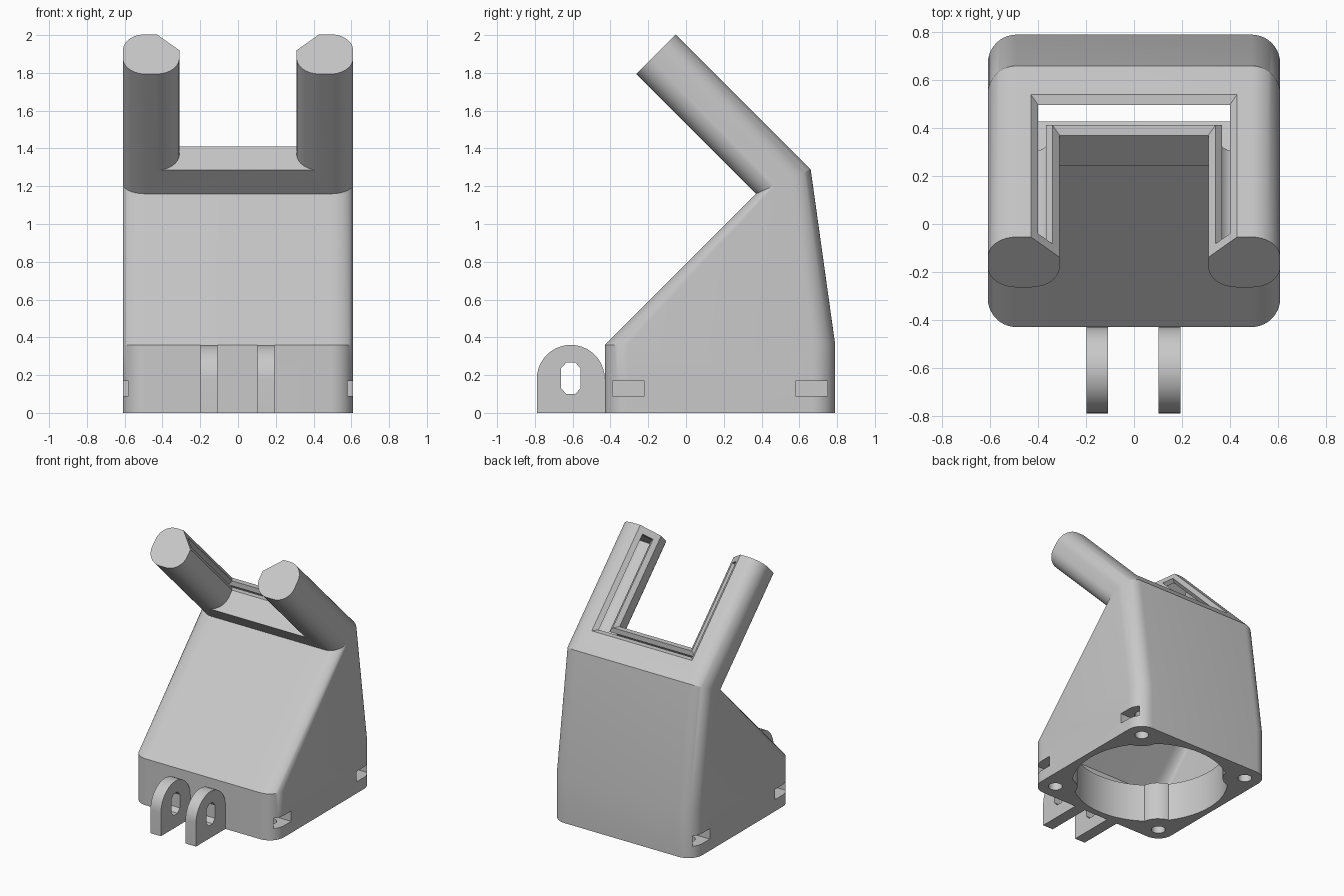
import bpy, bmesh
from math import sin, cos, pi, radians
from mathutils import Vector

cube = bpy.data.objects.get("Cube")
if cube:
    bpy.data.objects.remove(cube, do_unlink=True)

GREY = (0.58, 0.58, 0.58, 1)
grey = bpy.data.materials.new("light_grey_plastic")
grey.use_nodes = True
grey.diffuse_color = GREY
grey.node_tree.nodes["Principled BSDF"].inputs["Base Color"].default_value = GREY

S = 0.5 ** 0.5
CY = 0.18          # centre of the square base in y
TIP = 1.01         # length of the angled outlet
THICK = 0.297      # thickness of the outlet


def loft(name, rings):
    """Closed solid through rings that share one point count."""
    bm = bmesh.new()
    rows = [[bm.verts.new(p) for p in ring] for ring in rings]
    n = len(rows[0])
    for a, b in zip(rows, rows[1:]):
        for i in range(n):
            j = (i + 1) % n
            bm.faces.new((a[i], a[j], b[j], b[i]))
    bm.faces.new(rows[0][::-1])
    bm.faces.new(rows[-1])
    bmesh.ops.recalc_face_normals(bm, faces=bm.faces[:])
    mesh = bpy.data.meshes.new(name)
    bm.to_mesh(mesh)
    bm.free()
    mesh.materials.append(grey)
    obj = bpy.data.objects.new(name, mesh)
    bpy.context.collection.objects.link(obj)
    return obj


def boolean(target, tool, operation="DIFFERENCE"):
    """Apply a boolean and remove the tool."""
    mod = target.modifiers.new("cut", "BOOLEAN")
    mod.operation, mod.solver, mod.object = operation, "EXACT", tool
    dg = bpy.context.evaluated_depsgraph_get()
    mesh = bpy.data.meshes.new_from_object(target.evaluated_get(dg))
    target.modifiers.clear()
    target.data = mesh
    bpy.data.objects.remove(tool, do_unlink=True)


def outlet(x, u, v):
    """Outlet coordinates: u along the prongs, v out of their upper face."""
    return Vector((x, 0.66 + S * (v - u), 1.29 + S * (u + v)))


def rounded(hx, t0, t1, r, place, steps=10):
    """Rounded rectangle across x and t, put in space by place(x, t)."""
    pts = []
    corners = ((hx - r, t1 - r), (r - hx, t1 - r), (r - hx, t0 + r), (hx - r, t0 + r))
    for k, (cx, ct) in enumerate(corners):
        for i in range(steps + 1):
            a = pi / 2 * (k + i / steps)
            pts.append(place(cx + r * cos(a), ct + r * sin(a)))
    return pts


def level(z):
    return lambda x, t: (x, t, z)


def circle(x, y, z, r, n=24):
    return [(x + r * cos(2 * pi * i / n), y + r * sin(2 * pi * i / n), z) for i in range(n)]


def cylinder(name, x, y, z0, z1, r, n=24):
    return loft(name, [circle(x, y, z0, r, n), circle(x, y, z1, r, n)])


def box(name, x0, x1, y0, y1, z0, z1):
    return loft(name, [[(x0, y0, z), (x1, y0, z), (x1, y1, z), (x0, y1, z)] for z in (z0, z1)])


def gap(name, g):
    """Space between the prongs, grown by wall g to shape the cavity."""
    w, s = 0.31 + g, 0.29 - g
    edge = -0.12 - 0.4 * g
    levels = [(0.1, w + 0.1 - edge, s - 0.1 + edge), (edge, w, s)]
    r = 0.12 - g
    bottom = g - THICK
    for i in range(9):
        a = pi / 2 * i / 8
        levels.append((bottom + r * (1 - sin(a)), w + r * (1 - cos(a)), s))
    levels.append((-0.5, w + r, s))
    return loft(name, [[outlet(-w, s, v), outlet(w, s, v), outlet(w, 1.5, v), outlet(-w, 1.5, v)]
                       for v, w, s in levels])


# Outer shell: square base, sloped hood, angled outlet
shell = loft("duct_body", [
    rounded(0.61, -0.43, 0.79, 0.12, level(0)),
    rounded(0.61, -0.43, 0.79, 0.12, level(0.36)),
    rounded(0.61, -THICK, 0, 0.12, lambda x, v: outlet(x, -0.38 * v, v)),
    rounded(0.61, -THICK, 0, 0.12, lambda x, v: outlet(x, TIP, v))])

# Air channel inside the shell
cavity = loft("cavity", [
    rounded(0.57, -0.39, 0.745, 0.09, level(0.30)),
    rounded(0.57, -0.39, 0.745, 0.09, level(0.343)),
    rounded(0.57, -0.257, -0.04, 0.08, lambda x, v: outlet(x, -0.28 * v, v)),
    rounded(0.57, -0.257, -0.04, 0.08, lambda x, v: outlet(x, TIP - 0.04, v))])
boolean(cavity, gap("cavity_gap", 0.04))
boolean(shell, cavity)
boolean(shell, gap("prong_gap", 0))

# Air slot: a square section swept along the U-shaped chamfer
section = [(-0.02, 0.39, 0.21), (-0.08, 0.45, 0.15), (-0.14, 0.39, 0.21), (-0.08, 0.33, 0.27)]
end = TIP - 0.05
boolean(shell, loft("air_slot", [
    [outlet(w, end, v) for v, w, s in section],
    [outlet(w, s, v) for v, w, s in section],
    [outlet(-w, s, v) for v, w, s in section],
    [outlet(-w, end, v) for v, w, s in section]]))

# Round inlet with bosses left around the screw holes
inlet = cylinder("inlet", 0, CY, -0.1, 0.32, 0.56, 64)
screws = [(sx * 0.485, CY + sy * 0.485, sx) for sx in (-1, 1) for sy in (-1, 1)]
for x, y, sx in screws:
    boolean(inlet, cylinder("boss", x, y, -0.2, 0.4, 0.16))
boolean(shell, inlet)

# Screw holes and side nut slots
for x, y, sx in screws:
    boolean(shell, cylinder("screw_hole", x, y, -0.1, 0.24, 0.05))
    xa, xb = sorted((sx * 0.41, sx * 0.7))
    boolean(shell, box("nut_slot", xa, xb, y - 0.085, y + 0.085, 0.09, 0.17))

# Hinge tabs on the front
for name, x in (("right_tab", -0.153), ("left_tab", 0.148)):
    arch = [(-0.61 + 0.18 * cos(pi * i / 20), 0.18 + 0.18 * sin(pi * i / 20)) for i in range(21)]
    arch += [(-0.79, 0), (-0.42, 0), (-0.42, 0.17)]
    tab = loft(name, [[(px, y, z) for y, z in arch] for px in (x - 0.045, x + 0.045)])
    slot = []
    for sy, sz in ((1, 1), (-1, 1), (-1, -1), (1, -1)):
        pair = [(0.052, 0.052), (0.024, 0.083)]
        for a, b in pair if sy * sz > 0 else pair[::-1]:
            slot.append((-0.61 + sy * a, 0.183 + sz * b))
    boolean(tab, loft("tab_slot", [[(px, y, z) for y, z in slot] for px in (x - 0.1, x + 0.1)]))
    boolean(shell, tab, "UNION")

# Smooth rounds, sharp edges
bpy.ops.object.select_all(action="DESELECT")
shell.select_set(True)
bpy.context.view_layer.objects.active = shell
bpy.ops.object.shade_smooth_by_angle(angle=radians(25))
